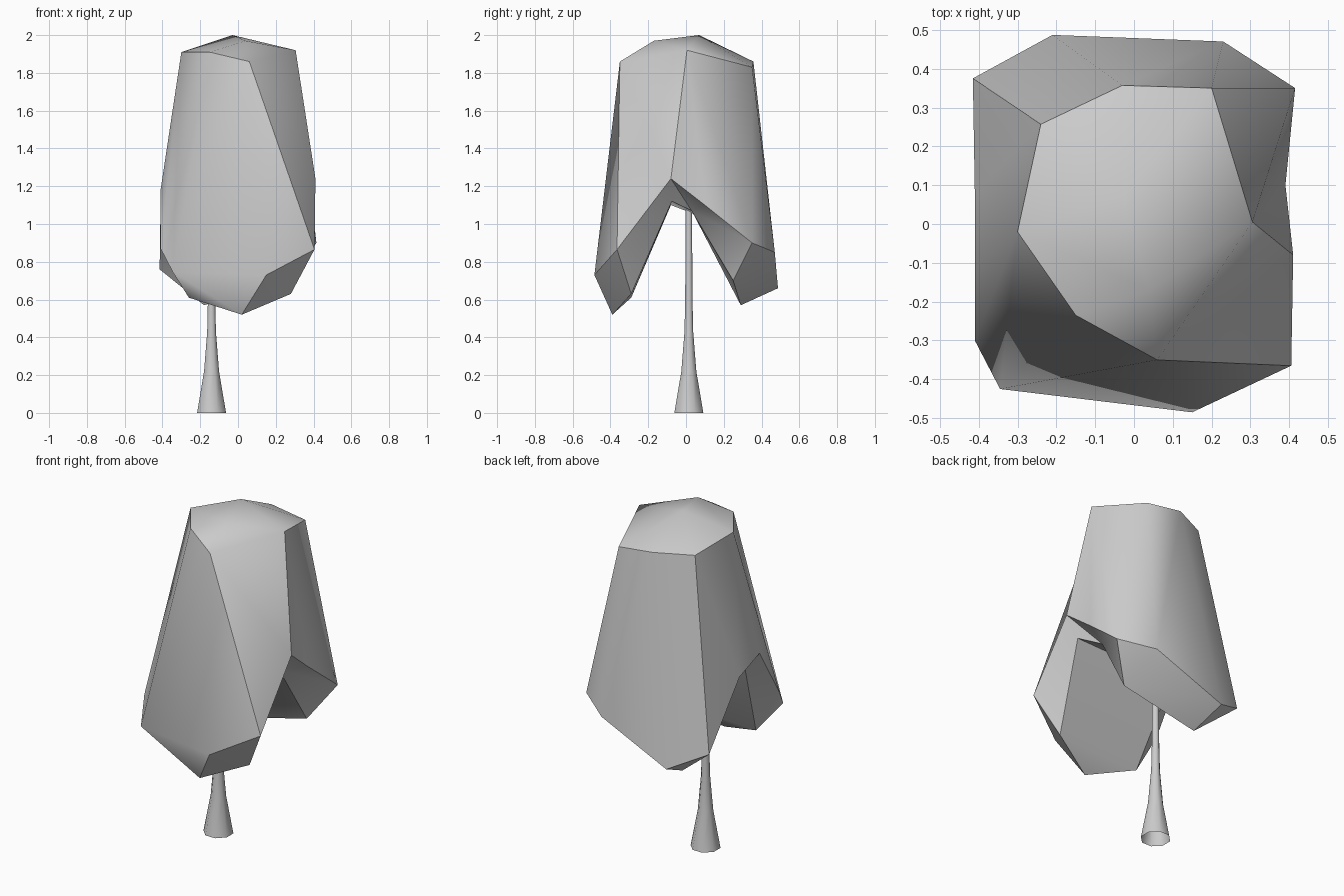
import bpy, bmesh
from math import atan2, pi, cos, sin, radians

if "Cube" in bpy.data.objects:
    bpy.data.objects.remove(bpy.data.objects["Cube"])


def finish(name, bm, angle):
    bmesh.ops.recalc_face_normals(bm, faces=bm.faces[:])
    me = bpy.data.meshes.new(name)
    bm.to_mesh(me)
    bm.free()
    ob = bpy.data.objects.new(name, me)
    bpy.context.collection.objects.link(ob)
    bpy.ops.object.select_all(action='DESELECT')
    ob.select_set(True)
    bpy.context.view_layer.objects.active = ob
    bpy.ops.object.shade_smooth_by_angle(angle=radians(angle))
    return ob


def bearing(v):
    return atan2(v.co.y, v.co.x)


def zip_rings(bm, a, b):
    """Triangulate between two closed rings, advancing by bearing."""
    def loop(r):
        r = sorted(r, key=bearing)
        return [(bearing(v), v) for v in r] + [(bearing(r[0]) + 2 * pi, r[0])]
    a, b = loop(a), loop(b)
    i = j = 0
    while i < len(a) - 1 or j < len(b) - 1:
        if j == len(b) - 1 or (i < len(a) - 1 and a[i + 1][0] <= b[j + 1][0]):
            bm.faces.new((a[i][1], a[i + 1][1], b[j][1]))
            i += 1
        else:
            bm.faces.new((a[i][1], b[j + 1][1], b[j][1]))
            j += 1


# Canopy: crown ring, outer rim and inner rim of the arched underside
crown = [(.06, -.35, 1.86), (.305, .005, 1.92), (.20, .35, 1.83), (-.03, .357, 1.86),
         (-.24, .257, 1.86), (-.30, -.02, 1.91), (-.15, -.235, 1.91)]
rim = [(-.41, -.30, .87), (-.345, -.425, .745), (.15, -.485, .73), (.405, -.365, .865),
       (.41, -.08, 1.24), (.39, .10, 1.10), (.415, .35, .90), (.23, .47, .85),
       (-.21, .487, .66), (-.415, .375, .76), (-.41, .08, 1.11), (-.41, -.11, 1.18)]
inner = [(-.26, -.29, .61), (.02, -.39, .52), (.28, -.29, .63), (.335, -.075, 1.12),
         (.25, .03, 1.07), (.28, .25, .70), (-.18, .29, .57), (-.30, .05, 1.05),
         (-.33, -.08, 1.10)]

bm = bmesh.new()
top, mid, low = [[bm.verts.new(p) for p in ring] for ring in (crown, rim, inner)]
apex = bm.verts.new((-.03, .07, 2.0))
brow = bm.verts.new((.04, -.17, 1.97))
zip_rings(bm, top, mid)
zip_rings(bm, mid, low)
A, B, C, D, E, F, G = top
for f in ((A, B, brow), (B, apex, brow), (G, A, brow), (F, G, brow), (F, brow, apex),
          (B, C, apex), (C, D, apex), (D, E, apex), (E, F, apex)):
    bm.faces.new(f)
for f in ((0, 1, 2), (0, 2, 3, 8), (3, 4, 7, 8), (4, 5, 6, 7)):
    bm.faces.new([low[k] for k in f])
finish("canopy", bm, 42)

# Trunk: flared open tube
bm = bmesh.new()
N = 8
rings = [[bm.verts.new((-.14 + r * cos(2 * pi * (k + .5) / N), .015 + r * sin(2 * pi * (k + .5) / N), z))
          for k in range(N)]
         for z, r in ((0, .083), (.22, .043), (.43, .025), (.6, .021), (1.12, .018))]
for lo, hi in zip(rings, rings[1:]):
    for k in range(N):
        bm.faces.new((lo[k], lo[(k + 1) % N], hi[(k + 1) % N], hi[k]))
finish("trunk", bm, 50)
